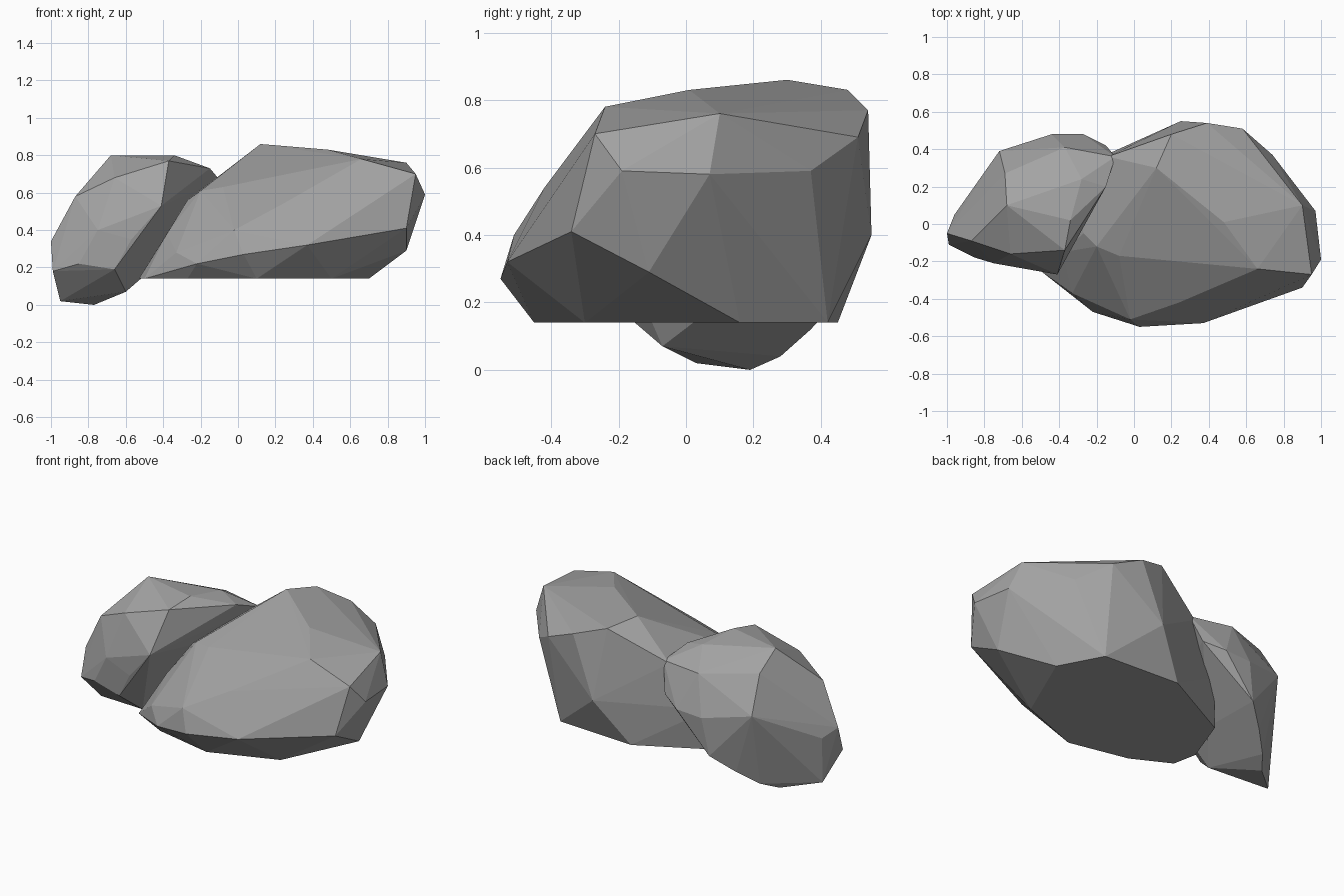
import bpy
import bmesh
import math

cube = bpy.data.objects.get("Cube")
if cube:
    bpy.data.objects.remove(cube, do_unlink=True)


def make_material(name, color):
    material = bpy.data.materials.new(name)
    material.use_nodes = True
    material.diffuse_color = color
    for node in material.node_tree.nodes:
        if node.type == "BSDF_PRINCIPLED":
            node.inputs["Base Color"].default_value = color
            node.inputs["Roughness"].default_value = 0.9
    return material


def make_boulder(name, corners, material):
    """Wrap a faceted stone around its chiselled corner points."""
    mesh = bpy.data.meshes.new(name)
    bm = bmesh.new()
    for corner in corners:
        bm.verts.new(corner)
    bmesh.ops.convex_hull(bm, input=bm.verts[:])
    loose = [vert for vert in bm.verts if not vert.link_faces]
    bmesh.ops.delete(bm, geom=loose, context="VERTS")
    # Merge nearly flat neighbours into broad facets
    bmesh.ops.dissolve_limit(bm, angle_limit=math.radians(2),
                             verts=bm.verts[:], edges=bm.edges[:])
    bmesh.ops.recalc_face_normals(bm, faces=bm.faces[:])
    for face in bm.faces:
        face.smooth = False
    bm.to_mesh(mesh)
    bm.free()
    mesh.materials.append(material)
    boulder = bpy.data.objects.new(name, mesh)
    bpy.context.collection.objects.link(boulder)
    return boulder


stone = make_material("grey stone", (0.37, 0.37, 0.37, 1))

# Large boulder: flat base outline
ground_height = 0.14
base_outline = [(.7, .16), (.56, .42), (.06, .45), (-.42, .2), (-.53, -.1),
                (-.5, -.25), (-.27, -.37), (.1, -.45), (.5, -.3)]
large_base = [(x, y, ground_height) for x, y in base_outline]

# Large boulder: facets around the sides
large_sides = [(.9, -.11, .29), (.9, -.34, .41), (.37, -.53, .32),
               (.03, -.55, .27), (-.22, -.47, .22), (-.33, -.37, .28),
               (-.02, -.51, .4), (.47, -.47, .42), (.24, -.42, .54),
               (1, -.19, .59), (.97, .07, .58), (.74, .37, .59),
               (.25, .55, .4), (-.38, -.15, .38), (-.35, .28, .4)]

# Large boulder: crown
large_crown = [(.95, -.27, .7), (.9, .1, .76), (.58, .51, .69),
               (.39, .54, .77), (.2, .48, .83), (.12, .3, .86),
               (.48, .01, .83), (.66, -.24, .78), (.32, -.18, .71),
               (.42, -.34, .63), (-.08, -.17, .63), (-.2, -.12, .61),
               (-.27, -.05, .56), (-.14, .36, .66)]
make_boulder("large_boulder", large_base + large_sides + large_crown, stone)

# Small leaning boulder: rounded underside
small_underside = [(-.95, .03, .02), (-.77, .19, 0), (-.6, -.07, .07),
                   (-.7, .28, .04), (-.6, .37, .12), (-.45, .1, .2)]

# Small leaning boulder: facets around the sides
small_sides = [(-.99, -.11, .18), (-1, -.05, .34), (-.85, -.18, .22),
               (-.66, -.21, .19), (-.57, -.24, .35), (-.41, -.27, .53),
               (-.75, -.21, .4), (-.87, -.09, .58), (-.96, .05, .3),
               (-.72, .39, .5), (-.48, .46, .22), (-.44, .48, .45),
               (-.27, .48, .46), (-.15, .42, .5)]

# Small leaning boulder: crown
small_crown = [(-.66, -.16, .68), (-.37, -.14, .77), (-.68, .1, .8),
               (-.34, .02, .8), (-.28, .24, .77), (-.69, .27, .71),
               (-.37, .41, .68), (-.1, .36, .67), (-.15, .2, .73)]
make_boulder("small_boulder", small_underside + small_sides + small_crown, stone)
